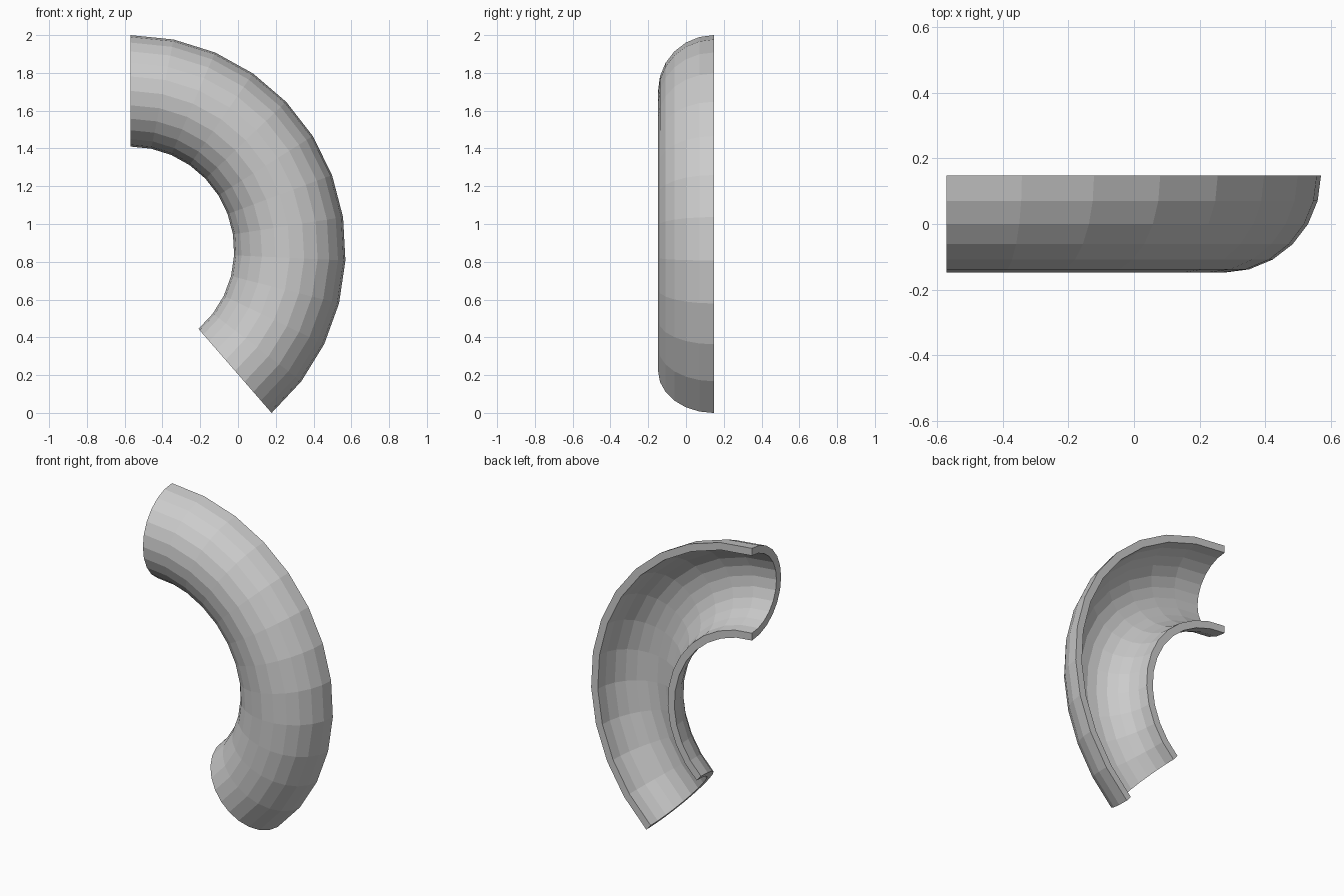
import bpy, bmesh
from math import sin, cos, pi, radians

if "Cube" in bpy.data.objects:
    bpy.data.objects.remove(bpy.data.objects["Cube"])

BEND_X, BEND_Z = -0.57, 0.86     # centre of the bend
BEND_R = 0.845                   # bend radius to the middle of the tube
TUBE_R, WALL = 0.295, 0.047      # tube radius and wall thickness
BACK_Y = 0.147                   # plane of the open side
SWEEP = radians(139)
RINGS, SIDES = 12, 12

# closed half-pipe section: outer arc, then inner arc back again
section = [(TUBE_R, pi * i / SIDES) for i in range(SIDES + 1)]
section += [(TUBE_R - WALL, pi * i / SIDES) for i in range(SIDES, -1, -1)]
n = len(section)

bm = bmesh.new()

# sweep the section around the bend
rings = []
for k in range(RINGS + 1):
    a = pi / 2 - SWEEP * k / RINGS
    ring = []
    for r, t in section:
        d = BEND_R + r * cos(t)
        ring.append(bm.verts.new((BEND_X + d * cos(a), BACK_Y - r * sin(t), BEND_Z + d * sin(a))))
    rings.append(ring)

# walls and the two long rims
for r0, r1 in zip(rings, rings[1:]):
    for i in range(n):
        j = (i + 1) % n
        bm.faces.new((r0[i], r0[j], r1[j], r1[i]))

# end rims
for ring in (rings[0], rings[-1]):
    for i in range(SIDES):
        bm.faces.new((ring[i], ring[i + 1], ring[n - 2 - i], ring[n - 1 - i]))

bmesh.ops.recalc_face_normals(bm, faces=bm.faces[:])
mesh = bpy.data.meshes.new("curved_half_pipe")
bm.to_mesh(mesh)
bm.free()
bpy.context.collection.objects.link(bpy.data.objects.new("curved_half_pipe", mesh))
